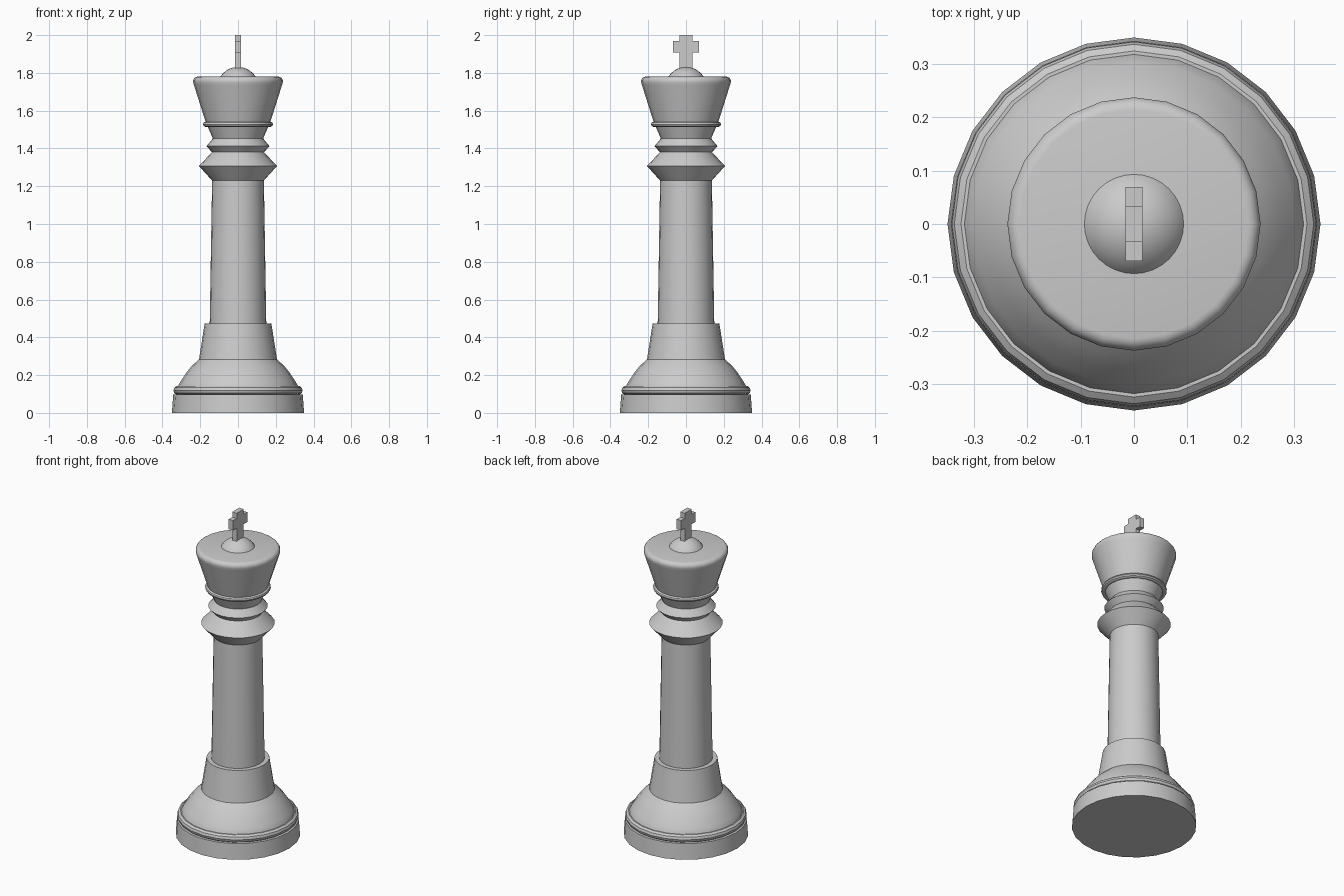
import bpy, bmesh, math

cube = bpy.data.objects.get("Cube")
if cube:
    bpy.data.objects.remove(cube)

SIDES = 24
grey = bpy.data.materials.new("light grey")
grey.use_nodes = True
COLOUR = (0.6, 0.6, 0.6, 1)
grey.diffuse_color = COLOUR
grey.node_tree.nodes["Principled BSDF"].inputs["Base Color"].default_value = COLOUR


def finish(name, bm, smooth=True):
    bmesh.ops.recalc_face_normals(bm, faces=bm.faces)
    mesh = bpy.data.meshes.new(name)
    bm.to_mesh(mesh)
    bm.free()
    mesh.materials.append(grey)
    obj = bpy.data.objects.new(name, mesh)
    bpy.context.collection.objects.link(obj)
    if smooth:
        bpy.ops.object.select_all(action="DESELECT")
        obj.select_set(True)
        bpy.context.view_layer.objects.active = obj
        bpy.ops.object.shade_smooth_by_angle(angle=math.radians(32))
    return obj


def lathe(name, profile, sides=SIDES, closed=False):
    """Turn a (radius, height) profile around z; open ends are capped."""
    bm = bmesh.new()
    rings = []
    for r, z in profile:
        rings.append([bm.verts.new((r * math.cos(math.tau * i / sides),
                                    r * math.sin(math.tau * i / sides), z))
                      for i in range(sides)])
    pairs = list(zip(rings, rings[1:]))
    if closed:
        pairs.append((rings[-1], rings[0]))
    else:
        bm.faces.new(rings[0])
        bm.faces.new(rings[-1])
    for a, b in pairs:
        for i in range(sides):
            j = (i + 1) % sides
            bm.faces.new((a[i], a[j], b[j], b[i]))
    return finish(name, bm)


def arc(cr, cz, rr, rz, start, end, steps):
    """Elliptical arc of profile points, angles in degrees."""
    angles = [math.radians(start + (end - start) * k / steps) for k in range(steps + 1)]
    return [(cr + rr * math.cos(a), cz + rz * math.sin(a)) for a in angles]


def ring(name, radius, z, thick, height):
    return lathe(name, arc(radius, z, thick, height, 0, 324, 9), closed=True)


# Foot
lathe("base_plinth", [(0.35, 0), (0.343, 0.097), (0.3, 0.1)])
ring("base_bead", 0.317, 0.119, 0.025, 0.025)
lathe("base_dome", [(0.325, 0.1), (0.32, 0.14), (0.302, 0.17), (0.277, 0.208),
                    (0.248, 0.245), (0.206, 0.284)])
lathe("stem_socket", [(0.207, 0.28), (0.177, 0.472)])

# Stem and collars
lathe("stem", [(0.15, 0.46), (0.137, 1.24)])
lathe("wide_collar", [(0.137, 1.23), (0.207, 1.307), (0.136, 1.382)])
lathe("narrow_collar", [(0.136, 1.378), (0.167, 1.412), (0.134, 1.452)])
lathe("neck", [(0.132, 1.45), (0.167, 1.53)])
ring("neck_bead", 0.169, 1.528, 0.016, 0.014)

# Crown with a rounded rim, and the domed cap
lathe("crown", [(0.168, 1.53), (0.233, 1.735)]
      + arc(0.215, 1.755, 0.023, 0.025, -10, 90, 5))
lathe("cap", arc(0, 1.72, 0.111, 0.111, 30, 89, 8), sides=32)

# Finial: plus-shaped outline built on one half and mirrored, then thickened
half = [(0.034, 1.81), (0.034, 1.907), (0.069, 1.907),
        (0.069, 1.968), (0.034, 1.968), (0.034, 2.0)]
outline = half + [(-y, z) for y, z in reversed(half)]
bm = bmesh.new()
face = bm.faces.new([bm.verts.new((-0.0155, y, z)) for y, z in outline])
side = bmesh.ops.extrude_face_region(bm, geom=[face])["geom"]
bmesh.ops.translate(bm, vec=(0.031, 0, 0),
                    verts=[v for v in side if isinstance(v, bmesh.types.BMVert)])
finish("cross_finial", bm, smooth=False)
